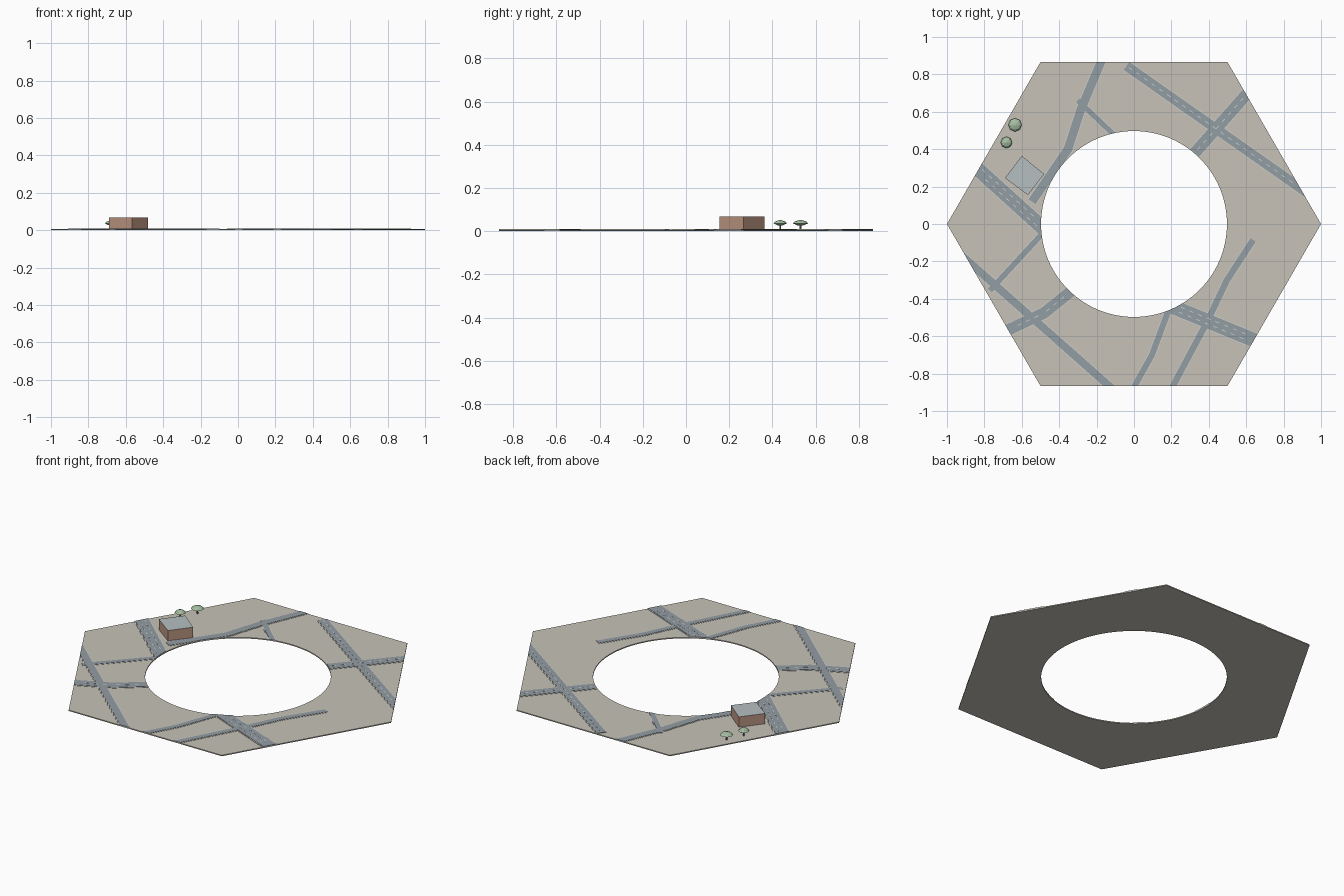
import bpy, bmesh, math
from mathutils import Vector

if "Cube" in bpy.data.objects:
    bpy.data.objects.remove(bpy.data.objects["Cube"])

R_IN, TOP, SEG = 0.497, 0.006, 96


def mat(name, rgb):
    m = bpy.data.materials.new(name)
    m.diffuse_color = (*rgb, 1)
    m.use_nodes = True
    m.node_tree.nodes["Principled BSDF"].inputs["Base Color"].default_value = m.diffuse_color
    return m


LAND = mat("land", (0.57, 0.54, 0.48))
ASPHALT = mat("asphalt", (0.29, 0.34, 0.37))
KERB = mat("kerb", (0.62, 0.61, 0.57))
PAINT = mat("paint", (0.62, 0.66, 0.67))
BRICK = mat("brick", (0.50, 0.30, 0.22))
ROOF = mat("roof", (0.46, 0.52, 0.53))
LEAF = mat("leaf", (0.38, 0.52, 0.36))
BARK = mat("bark", (0.25, 0.18, 0.13))


def finish(name, bm, *mats):
    bmesh.ops.recalc_face_normals(bm, faces=bm.faces)
    me = bpy.data.meshes.new(name)
    bm.to_mesh(me)
    bm.free()
    ob = bpy.data.objects.new(name, me)
    bpy.context.collection.objects.link(ob)
    for m in mats:
        me.materials.append(m)
    return ob


def hex_radius(a):
    return math.cos(math.pi / 6) / math.cos(a % (math.pi / 3) - math.pi / 6)


# Hexagonal plate with a round hole, built as a swept ring
def plate(name, z0, z1, *mats):
    bm = bmesh.new()
    rings = []
    for i in range(SEG):
        a = 2 * math.pi * i / SEG
        ro = hex_radius(a)
        rings.append([bm.verts.new((r * math.cos(a), r * math.sin(a), z))
                      for r, z in ((R_IN, z0), (ro, z0), (ro, z1), (R_IN, z1))])
    for i in range(SEG):
        p, q = rings[i], rings[(i + 1) % SEG]
        for j in range(4):
            k = (j + 1) % 4
            bm.faces.new((p[j], p[k], q[k], q[j]))
    return finish(name, bm, *mats)


# Flat solid strip along a path, mitred at the bends
def strip(bm, pts, width, z0, z1):
    pts = [Vector(p) for p in pts]
    dirs = [(b - a).normalized() for a, b in zip(pts, pts[1:])]
    rows = []
    for i, p in enumerate(pts):
        d0, d1 = dirs[max(i - 1, 0)], dirs[min(i, len(dirs) - 1)]
        t = (d0 + d1).normalized()
        n = Vector((-t.y, t.x)) * (width / 2 / t.dot(d0))
        rows.append([bm.verts.new((*(p + s * n), z))
                     for s, z in ((1, z0), (-1, z0), (-1, z1), (1, z1))])
    for p, q in zip(rows, rows[1:]):
        for j in range(4):
            k = (j + 1) % 4
            bm.faces.new((p[j], p[k], q[k], q[j]))
    bm.faces.new(rows[0])
    bm.faces.new(rows[-1])


def clip(ob, cutter):
    mod = ob.modifiers.new("clip", "BOOLEAN")
    mod.operation, mod.solver, mod.object = "INTERSECT", "EXACT", cutter
    bpy.context.view_layer.objects.active = ob
    bpy.ops.object.modifier_apply(modifier=mod.name)


plate("land_plate", 0, TOP, LAND)
cutter = plate("clip_helper", -0.1, 0.1)
cutter.hide_render = True

# Roads: path, width, lane lines
roads = [
    ([(-0.30, 0.66), (-0.10, 0.47)], 0.028, 0),
    ([(-0.77, -0.355), (-0.47, -0.03)], 0.03, 0),
    ([(0.20, -0.42), (0.096, -0.70), (-0.01, -0.89)], 0.032, 0),
    ([(0.637, -0.085), (0.497, -0.30), (0.39, -0.525), (0.19, -0.90)], 0.034, 0),
    ([(-0.15, 0.93), (-0.285, 0.61), (-0.353, 0.40), (-0.545, 0.12)], 0.046, 0),
    ([(-0.92, -0.17), (-0.10, -0.895)], 0.042, 0),
    ([(-0.68, -0.57), (-0.48, -0.475), (-0.30, -0.33)], 0.06, 1),
    ([(0.66, 0.76), (0.325, 0.38)], 0.062, 1),
    ([(-0.04, 0.845), (0.95, 0.15)], 0.052, 1),
    ([(-0.87, 0.325), (-0.45, -0.055)], 0.076, 2),
    ([(0.14, -0.415), (0.70, -0.645)], 0.076, 2),
]
paint = bmesh.new()
for i, (path, width, lines) in enumerate(roads):
    top = 0.0085 + i * 0.0001
    for name, w, z, m in (("kerb", width + 0.01, top - 0.0015, KERB),
                          ("road", width, top, ASPHALT)):
        bm = bmesh.new()
        strip(bm, path, w, TOP - 0.002, z)
        clip(finish(f"{name}_{i + 1}", bm, m), cutter)
    # Dashed lane lines
    for a, b in zip(path, path[1:]):
        a, b = Vector(a), Vector(b)
        d = (b - a).normalized()
        n = Vector((-d.y, d.x))
        for k in range(int((b - a).length / 0.05)):
            for s in ((), (0,), (-0.014, 0.014))[lines]:
                c = a + d * (0.025 + 0.05 * k) + n * s
                if R_IN + 0.02 < c.length < hex_radius(math.atan2(c.y, c.x)) - 0.025:
                    strip(paint, (c - d * 0.011, c + d * 0.011), 0.004, TOP + 0.001, 0.0101)
finish("lane_lines", paint, PAINT)
bpy.data.objects.remove(cutter)

# Brick building with a flat roof
bm = bmesh.new()
foot = [(-0.60, 0.364), (-0.48, 0.267), (-0.567, 0.155), (-0.69, 0.246)]
low = [bm.verts.new((x, y, TOP - 0.002)) for x, y in foot]
high = [bm.verts.new((x, y, 0.067)) for x, y in foot]
bm.faces.new(low)
for i in range(4):
    j = (i + 1) % 4
    bm.faces.new((low[i], low[j], high[j], high[i]))
bm.faces.new(high).material_index = 1
finish("building", bm, BRICK, ROOF)


# Trees: low-poly canopy lathed on a thin trunk
def lathe(name, x, y, profile, sides, m):
    bm = bmesh.new()
    rings = [[bm.verts.new((x + r * math.cos(2 * math.pi * k / sides),
                            y + r * math.sin(2 * math.pi * k / sides), z))
              for k in range(sides)] for r, z in profile]
    for p, q in zip(rings, rings[1:]):
        for k in range(sides):
            j = (k + 1) % sides
            bm.faces.new((p[k], p[j], q[j], q[k]))
    bm.faces.new(rings[0])
    bm.faces.new(rings[-1])
    finish(name, bm, m)


for i, (x, y, r) in enumerate(((-0.636, 0.53, 0.036), (-0.682, 0.436, 0.031))):
    lathe(f"trunk_{i + 1}", x, y, [(0.005, TOP - 0.002), (0.004, 0.034)], 6, BARK)
    lathe(f"canopy_{i + 1}", x, y,
          [(r * 0.4, 0.027), (r, 0.036), (r * 0.72, 0.045), (r * 0.15, 0.051)], 8, LEAF)
